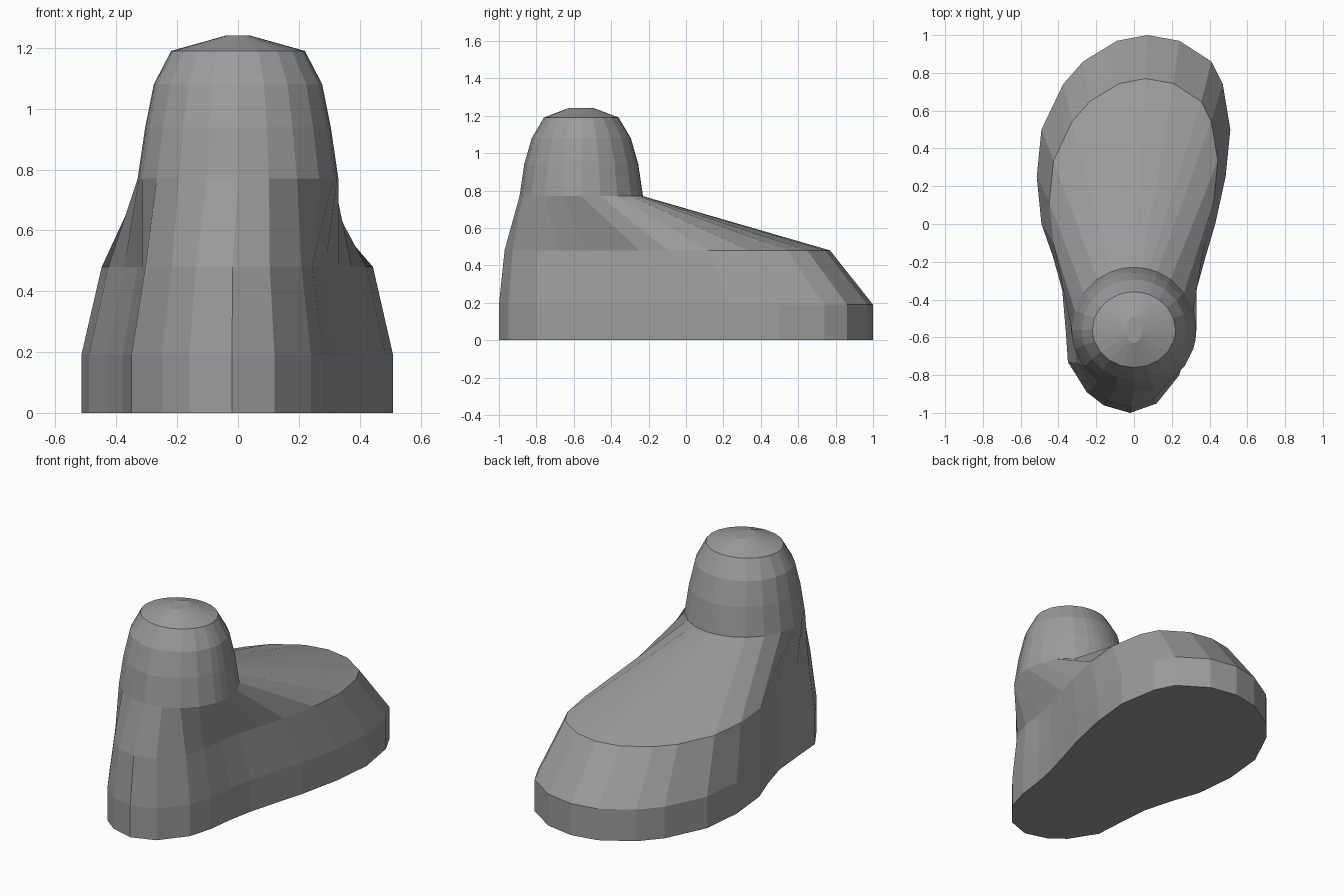
import bpy, bmesh, math

if "Cube" in bpy.data.objects:
    bpy.data.objects.remove(bpy.data.objects["Cube"])

# Sole outline, counter-clockwise: (x, y, matching angle round the ankle in degrees)
OUTLINE = [
    (0.38, -0.17, 0), (0.43, 0.0, 18), (0.485, 0.25, 36), (0.51, 0.5, 54),
    (0.47, 0.74, 68), (0.41, 0.86, 76), (0.24, 0.97, 83), (0.07, 1.0, 90),
    (-0.09, 0.97, 97), (-0.27, 0.86, 104), (-0.375, 0.74, 112), (-0.49, 0.5, 126),
    (-0.515, 0.25, 144), (-0.49, 0.0, 162), (-0.43, -0.17, 180), (-0.38, -0.35, 189),
    (-0.36, -0.58, 198), (-0.35, -0.73, 216), (-0.25, -0.89, 234), (-0.16, -0.96, 252),
    (-0.02, -1.0, 270), (0.12, -0.95, 288), (0.24, -0.80, 306), (0.28, -0.66, 324),
    (0.30, -0.5, 342), (0.33, -0.35, 351),
]
# Ankle sections: (z, x radius, y radius)
ANKLE = [(0.77, 0.33, 0.33), (0.94, 0.305, 0.305), (1.08, 0.277, 0.265),
         (1.19, 0.22, 0.20), (1.24, 0.042, 0.07)]
ANKLE_Y = -0.56

grey = bpy.data.materials.new("plain grey")
grey.diffuse_color = (0.33, 0.33, 0.33, 1)
grey.use_nodes = True
grey.node_tree.nodes["Principled BSDF"].inputs["Base Color"].default_value = grey.diffuse_color

bm = bmesh.new()
rings = []


def add_ring(points):
    rings.append([bm.verts.new(p) for p in points])


# Sole wall and the tapered upper
add_ring([(x, y, 0) for x, y, a in OUTLINE])
add_ring([(x, y, 0.19) for x, y, a in OUTLINE])
add_ring([(0.87 * x, 0.87 * y - 0.10, 0.48) for x, y, a in OUTLINE])

# Rounded ankle stump
for z, rx, ry in ANKLE:
    add_ring([(rx * math.cos(math.radians(a)),
               ANKLE_Y + ry * math.sin(math.radians(a)), z) for x, y, a in OUTLINE])

# Skin between the rings, then close both ends
n = len(OUTLINE)
for low, high in zip(rings, rings[1:]):
    for i in range(n):
        j = (i + 1) % n
        bm.faces.new((low[i], low[j], high[j], high[i]))
bm.faces.new(rings[0][::-1])
bm.faces.new(rings[-1])
bmesh.ops.recalc_face_normals(bm, faces=bm.faces)

mesh = bpy.data.meshes.new("foot")
bm.to_mesh(mesh)
bm.free()
mesh.materials.append(grey)
foot = bpy.data.objects.new("foot", mesh)
bpy.context.collection.objects.link(foot)
